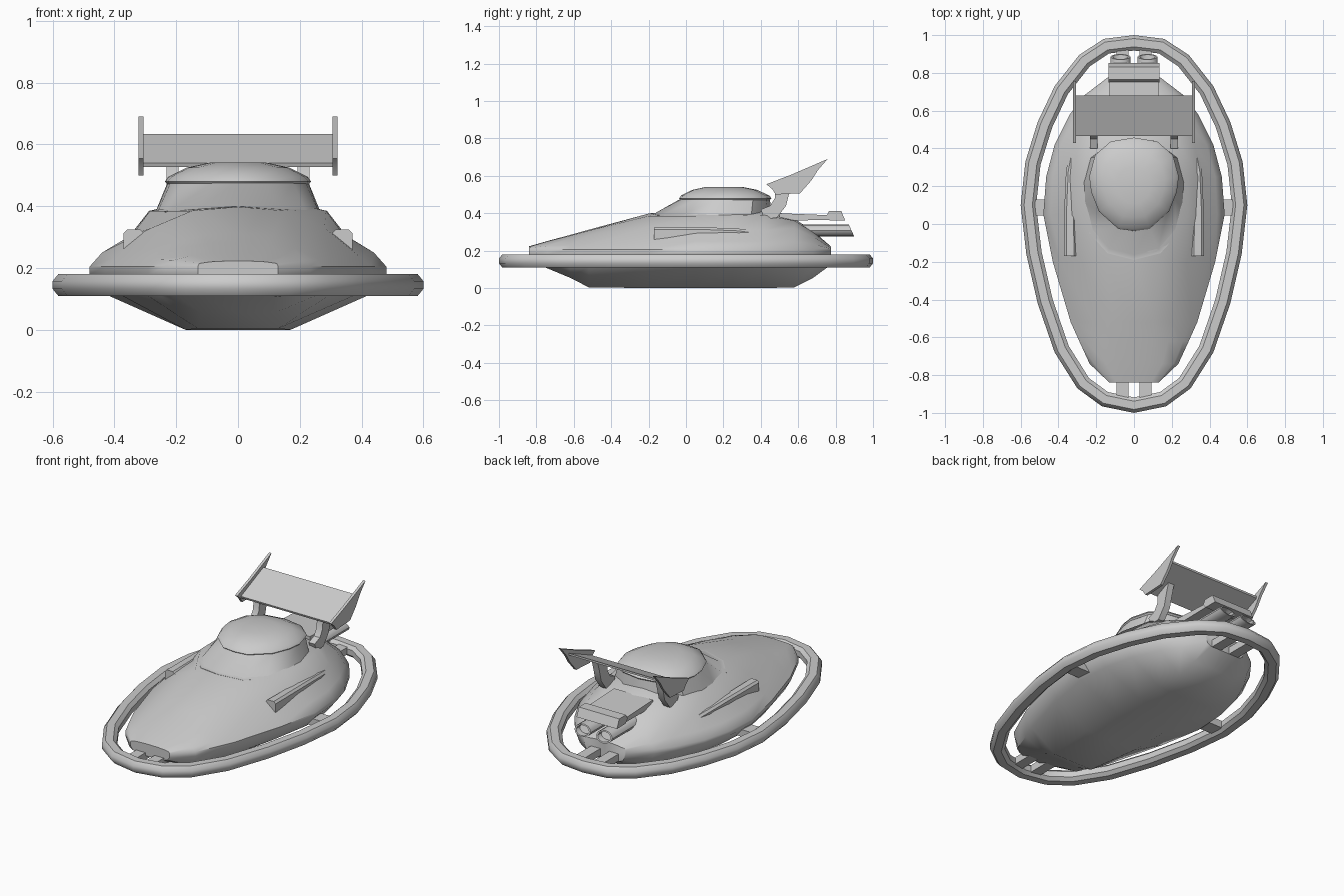
import bpy, bmesh, math
from mathutils import Vector

if "Cube" in bpy.data.objects:
    bpy.data.objects.remove(bpy.data.objects["Cube"])


def make(name, verts, faces, angle=35):
    me = bpy.data.meshes.new(name)
    me.from_pydata([tuple(v) for v in verts], [], faces)
    bm = bmesh.new()
    bm.from_mesh(me)
    bmesh.ops.recalc_face_normals(bm, faces=bm.faces)
    bm.to_mesh(me)
    bm.free()
    ob = bpy.data.objects.new(name, me)
    bpy.context.collection.objects.link(ob)
    bpy.ops.object.select_all(action='DESELECT')
    ob.select_set(True)
    bpy.context.view_layer.objects.active = ob
    bpy.ops.object.shade_smooth_by_angle(angle=math.radians(angle))
    return ob


def loft(name, rings, wrap=False, angle=35):
    """Bridge closed rings of equal length; cap the ends unless wrapped."""
    n, m = len(rings[0]), len(rings)
    verts = [v for r in rings for v in r]
    faces = []
    for i in range(m if wrap else m - 1):
        a, b = i * n, ((i + 1) % m) * n
        faces += [(a + k, a + (k + 1) % n, b + (k + 1) % n, b + k) for k in range(n)]
    if not wrap:
        faces += [tuple(range(n)), tuple(range((m - 1) * n, m * n))]
    return make(name, verts, faces, angle)


def mirror_ring(half):
    """Half outline from centre to centre -> full closed ring."""
    return half + [(-p[0],) + tuple(p[1:]) for p in half[-2:0:-1]]


def prism(name, yz, x0, x1, angle=30):
    return loft(name, [[(x, y, z) for y, z in yz] for x in (x0, x1)], angle=angle)


# Hull: y, half width, bottom z, bottom half width, three deck points (x, z), ridge z
stations = [
    (-.84, .13, .15, .08, .125, .215, .09, .22, .05, .222, .223),
    (-.74, .235, .105, .11, .21, .225, .15, .24, .08, .25, .252),
    (-.62, .29, .055, .12, .26, .228, .18, .265, .10, .28, .284),
    (-.52, .335, .004, .13, .30, .23, .21, .282, .11, .307, .312),
    (-.20, .43, 0, .17, .39, .24, .28, .33, .15, .385, .398),
    (.05, .48, 0, .17, .44, .25, .34, .31, .285, .385, .42),
    (.25, .465, 0, .17, .43, .25, .35, .305, .288, .385, .45),
    (.42, .42, 0, .17, .385, .25, .32, .31, .24, .39, .44),
    (.58, .34, .004, .16, .31, .25, .25, .32, .15, .36, .37),
    (.68, .265, .055, .14, .24, .235, .20, .275, .12, .298, .305),
    (.775, .14, .125, .10, .13, .21, .10, .215, .05, .22, .222),
]
rings = []
for y, w, zb, wb, x1, z1, x2, z2, x3, z3, zt in stations:
    half = [(0, y, zb), (wb, y, zb), (w * .88, y, max(.112, zb + .012)), (w, y, .18),
            (w, y, .205), (x1, y, z1), (x2, y, z2), (x3, y, z3), (0, y, zt)]
    rings.append(mirror_ring(half))
loft("hull", rings, angle=40)

# Canopy: sill, recessed glass, roof dome
sill = [(0, -.19), (.14, -.155), (.235, -.05), (.28, .1), (.287, .22), (.25, .36), (.12, .46), (0, .48)]
roof = [(0, -.03), (.08, -.02), (.18, .07), (.22, .17), (.23, .25), (.2, .36), (.12, .43), (0, .45)]


def outline(pts, z, s=1.0, droop=0.0):
    return mirror_ring([(x * s, .2 + (y - .2) * s, z - droop * x) for x, y in pts])


loft("windshield", [outline(sill, .34), outline(sill, .40, 1, .07),
                    outline(sill, .402, .93, .07), outline(roof, .478, .99)])
loft("roof", [outline(roof, .472, 1.0), outline(roof, .48, 1.03), outline(roof, .495, .98),
              outline(roof, .525, .72), outline(roof, .541, .4)], angle=40)

# Bumper ring: octagonal section swept round the oval
oval = [(0, -1), (.17, -.965), (.3, -.87), (.42, -.68), (.51, -.42), (.57, -.16), (.6, .1),
        (.575, .33), (.51, .54), (.42, .73), (.29, .895), (.16, .98), (0, 1)]
path = [Vector(p) for p in mirror_ring(oval)]
section = [(0, .132), (0, .158), (.018, .18), (.062, .18), (.082, .162), (.082, .128), (.062, .11), (.018, .11)]
rings = []
for i, p in enumerate(path):
    t = (path[(i + 1) % len(path)] - path[i - 1]).normalized()
    inward = Vector((-t.y, t.x))
    rings.append([(p.x + inward.x * d, p.y + inward.y * d, z) for d, z in section])
loft("bumper_ring", rings, wrap=True, angle=40)

# Rear wing blade
prism("wing_blade", [(.47, .527), (.68, .622), (.68, .634), (.465, .54)], -.312, .312)

# Exhaust cover with raised end lip
prism("exhaust_cover", [(.5, .36), (.80, .365), (.80, .388), (.5, .40)], -.13, .13)
prism("exhaust_cover_lip", [(.75, .385), (.765, .412), (.83, .412), (.852, .36), (.77, .36)], -.135, .135)

for s, side in ((1, "right"), (-1, "left")):
    # Wing end plates and struts
    prism(side + "_wing_plate", [(.43, .555), (.56, .605), (.757, .69), (.705, .63), (.67, .575),
                                 (.61, .507), (.48, .5), (.46, .53)], s * .306, s * .322)
    prism(side + "_wing_strut", [(.40, .42), (.45, .44), (.475, .48), (.48, .54), (.57, .57),
                                 (.55, .5), (.535, .44), (.485, .375), (.42, .37)], s * .192, s * .232)
    # Side intake tapering into the flank
    rings = []
    for y, xa, xb, za, zb in ((-.17, .305, .37, .25, .325), (.1, .31, .368, .265, .325),
                              (.28, .305, .36, .27, .318), (.44, .29, .33, .27, .295)):
        c = .012
        rings.append([(s * x, y, z) for x, z in ((xa, za), (xb, za), (xb, zb - c), (xb - c, zb),
                                                 (xa + c, zb), (xa, zb - c))])
    loft(side + "_intake", rings)
    # Exhaust pipe with slanted, hollowed end
    rings = []
    for y, k in ((.58, 1), (.885, 1), (.885, .8), (.85, .78)):
        ring = []
        for i in range(12):
            a = math.tau * i / 12
            dz = .033 * k * math.sin(a)
            ring.append((s * .072 + .053 * k * math.cos(a), y - (dz * .45 if y > .6 else 0), .308 + dz))
        rings.append(ring)
    loft(side + "_exhaust_pipe", rings)
    # Struts joining the hull to the bumper ring
    block = [(.13, .13), (.13, .165)]
    for name, y0, y1, xa, xb in (("front", -.95, -.78, .03, .092), ("rear", .70, .95, .03, .092),
                                 ("side", .045, .13, .42, .55)):
        prism(f"{side}_{name}_link", [(y0, .125), (y1, .125), (y1, .168), (y0, .168)], s * xa, s * xb)
